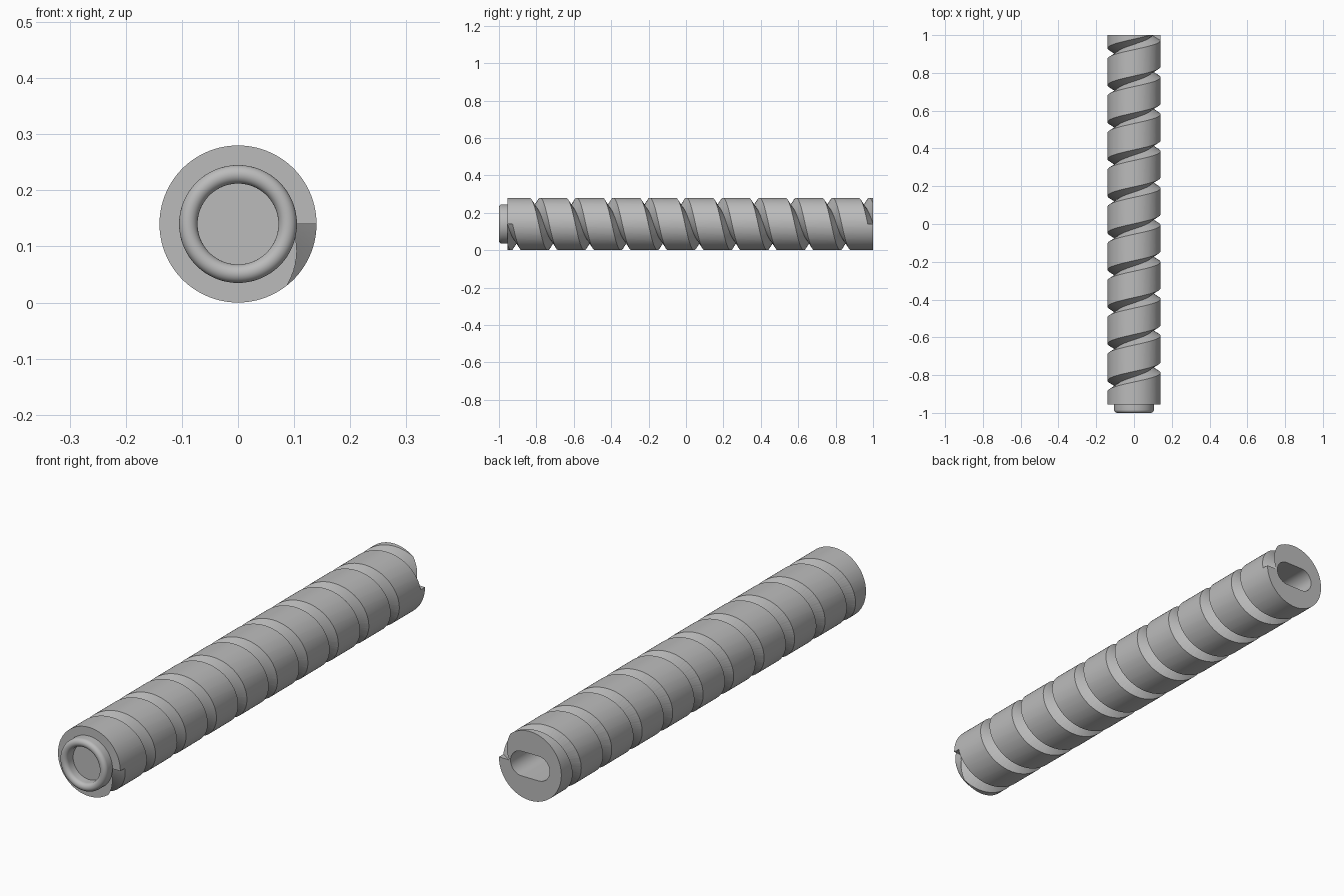
import bpy
import bmesh
from math import sin, cos, pi, radians
from mathutils import Vector

AXIS_Z = 0.14
RADIUS = 0.14
FRONT, BACK = -0.955, 1.0
TURNS = 10

if "Cube" in bpy.data.objects:
    bpy.data.objects.remove(bpy.data.objects["Cube"])

steel = bpy.data.materials.new("grey_steel")
steel.use_nodes = True
steel.diffuse_color = (0.5, 0.5, 0.5, 1)
steel.node_tree.nodes["Principled BSDF"].inputs["Base Color"].default_value = (0.5, 0.5, 0.5, 1)


def polar(r, angle, y):
    return Vector((r * cos(angle), y, AXIS_Z + r * sin(angle)))


def loft(name, sections, loop=False):
    """Skin a row of equal closed sections; cap the ends unless it loops."""
    bm = bmesh.new()
    rows = [[bm.verts.new(p) for p in s] for s in sections]
    n = len(rows[0])
    pairs = list(zip(rows, rows[1:]))
    if loop:
        pairs.append((rows[-1], rows[0]))
    else:
        bm.faces.new(rows[0])
        bm.faces.new(rows[-1])
    for a, b in pairs:
        for i in range(n):
            j = (i + 1) % n
            bm.faces.new((a[i], a[j], b[j], b[i]))
    bmesh.ops.recalc_face_normals(bm, faces=bm.faces)
    mesh = bpy.data.meshes.new(name)
    bm.to_mesh(mesh)
    bm.free()
    mesh.materials.append(steel)
    obj = bpy.data.objects.new(name, mesh)
    bpy.context.collection.objects.link(obj)
    return obj


def activate(obj):
    bpy.ops.object.select_all(action='DESELECT')
    obj.select_set(True)
    bpy.context.view_layer.objects.active = obj


def cut(obj, cutter):
    cutter.hide_render = True
    mod = obj.modifiers.new("cut", 'BOOLEAN')
    mod.operation = 'DIFFERENCE'
    mod.solver = 'EXACT'
    mod.object = cutter
    activate(obj)
    bpy.ops.object.modifier_apply(modifier=mod.name)
    bpy.data.objects.remove(cutter)


# Round rod lying along y
SIDES = 96
rod = loft("threaded_rod", [[polar(RADIUS, 2 * pi * (i + 0.5) / SIDES, y) for i in range(SIDES)]
                            for y in (FRONT, BACK)])

# V-shaped groove winding along the whole rod
STEPS = 72
ROOT, OUTER, HALF = 0.093, 0.152, 0.035
groove = []
for k in range(TURNS * STEPS + 1):
    angle = -2 * pi * k / STEPS
    y = FRONT + (BACK - FRONT) * k / (TURNS * STEPS)
    groove.append([polar(ROOT, angle, y), polar(OUTER, angle, y + HALF), polar(OUTER, angle, y - HALF)])
groove_cutter = loft("groove_cutter", groove)
bm = bmesh.new()
bm.from_mesh(groove_cutter.data)
bmesh.ops.triangulate(bm, faces=bm.faces)
bm.to_mesh(groove_cutter.data)
bm.free()
cut(rod, groove_cutter)

# Blind slot with round ends in the back face
SLOT_R, SLOT_SHIFT, ARC = 0.05, 0.038, 20
outline = []
for side in (1, -1):
    for i in range(ARC + 1):
        a = -pi / 2 + pi * i / ARC
        outline.append((side * (SLOT_SHIFT + SLOT_R * cos(a)), AXIS_Z + side * SLOT_R * sin(a)))
cut(rod, loft("slot_cutter", [[Vector((x, y, z)) for x, z in outline] for y in (-0.85, 1.05)]))

# Round-nosed collar on the front face
INNER, RIM = 0.072, 0.105
mid, nose = (INNER + RIM) / 2, (RIM - INNER) / 2
profile = [(INNER, FRONT), (RIM, FRONT)]
profile += [(mid + nose * cos(pi * i / 12), -1 + nose - nose * sin(pi * i / 12)) for i in range(13)]
collar = loft("front_collar", [[polar(r, 2 * pi * k / SIDES, y) for r, y in profile]
                               for k in range(SIDES)], loop=True)

for part in (rod, collar):
    activate(part)
    bpy.ops.object.shade_smooth_by_angle(angle=radians(30))
